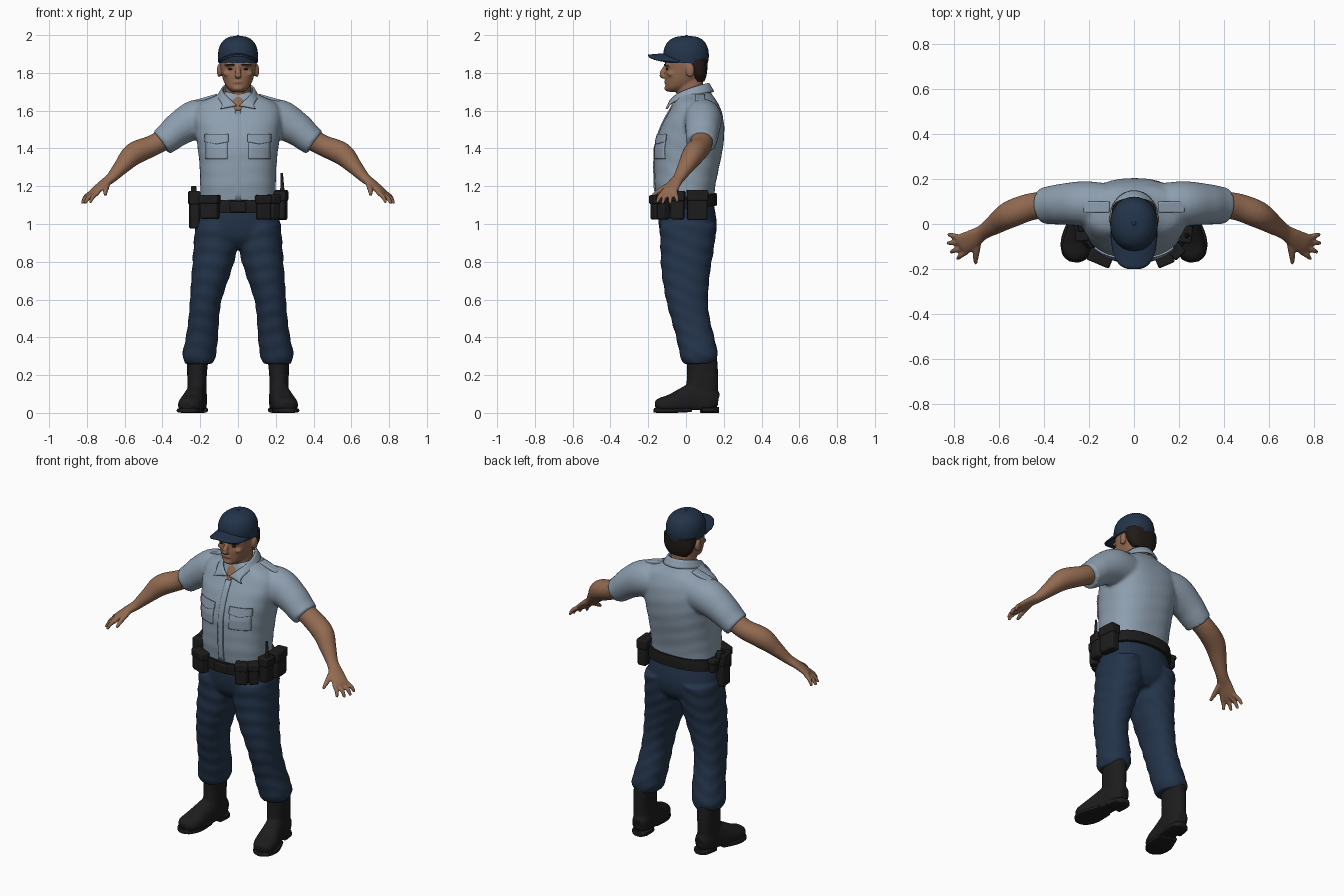
import bpy, bmesh, math
from mathutils import Vector, Matrix

if "Cube" in bpy.data.objects:
    bpy.data.objects.remove(bpy.data.objects["Cube"])

def mat(name, c):
    m = bpy.data.materials.new(name)
    m.diffuse_color = (*c, 1)
    m.use_nodes = True
    m.node_tree.nodes["Principled BSDF"].inputs["Base Color"].default_value = m.diffuse_color
    return m

SHIRT = mat("shirt_blue_grey", (0.27, 0.345, 0.43))
NAVY = mat("navy_cloth", (0.017, 0.034, 0.068))
SKIN = mat("skin", (0.29, 0.145, 0.082))
BLACK = mat("black_leather", (0.012, 0.012, 0.013))
HAIR = mat("dark_hair", (0.016, 0.011, 0.009))

def finish(name, bm, m, voxel=0, smooth=2, mirror=False, solid=0, bevel=0):
    bmesh.ops.recalc_face_normals(bm, faces=bm.faces)
    me = bpy.data.meshes.new(name)
    bm.to_mesh(me)
    bm.free()
    me.materials.append(m)
    ob = bpy.data.objects.new(name, me)
    bpy.context.collection.objects.link(ob)
    if mirror:
        ob.modifiers.new("mirror", 'MIRROR').use_mirror_merge = False
    if solid:
        s = ob.modifiers.new("thickness", 'SOLIDIFY')
        s.thickness, s.offset = solid, 0
    if bevel:
        b = ob.modifiers.new("bevel", 'BEVEL')
        b.width, b.segments = bevel, 2
    if voxel:
        r = ob.modifiers.new("blend", 'REMESH')
        r.mode, r.voxel_size, r.use_smooth_shade = 'VOXEL', voxel, True
        s = ob.modifiers.new("soften", 'SMOOTH')
        s.factor, s.iterations = 0.5, smooth
    return ob

def skin_rings(bm, rings):
    vs = [[bm.verts.new(p) for p in r] for r in rings]
    n = len(vs[0])
    for a, b in zip(vs, vs[1:]):
        for i in range(n):
            bm.faces.new((a[i], a[(i + 1) % n], b[(i + 1) % n], b[i]))
    bm.faces.new(vs[0])
    bm.faces.new(vs[-1])

def sup(c, e):
    return math.copysign(abs(c) ** (2 / e), c)

def refine(secs, k):
    """Catmull-Rom subdivision of a list of section tuples."""
    out = []
    for i in range(len(secs) - 1):
        p = [secs[max(0, min(len(secs) - 1, i + d))] for d in (-1, 0, 1, 2)]
        for j in range(k):
            t = j / k
            out.append(tuple(0.5 * (2 * b + (c - a) * t + (2 * a - 5 * b + 4 * c - d) * t * t
                             + (3 * b - a - 3 * c + d) * t ** 3) for a, b, c, d in zip(*p)))
    return out + [secs[-1]]

def loft(bm, secs, s=1, e=2.2, n=32, k=4, fold=0, tilt=0):
    """Horizontal rings: (centre x, front y, back y, z, half width)."""
    rings = []
    for cx, y0, y1, z, rx in refine(secs, k):
        ring = []
        for i in range(n):
            a = math.tau * i / n
            f = 1 + fold * math.sin(z * 75 + 2.5 * math.sin(a + 1) + 2 * math.sin(2 * a))
            y = (y0 + y1) / 2 + sup(math.sin(a), e) * (y1 - y0) / 2 * f
            ring.append((s * (cx + sup(math.cos(a), e) * rx * f), y, z + tilt * y))
        rings.append(ring)
    skin_rings(bm, rings)

def tube(bm, pts, s=1, e=2, n=16, k=3, floor=-9):
    """Rings across a path: (x, y, z, half width, half height)."""
    pts = refine(pts, k)
    rings = []
    for i, (x, y, z, ra, rb) in enumerate(pts):
        t = (Vector(pts[min(i + 1, len(pts) - 1)][:3]) - Vector(pts[max(i - 1, 0)][:3])).normalized()
        side = t.cross((0, 0, 1)).normalized()
        up = side.cross(t)
        ring = []
        for j in range(n):
            a = math.tau * j / n
            p = Vector((x, y, z)) + side * sup(math.cos(a), e) * ra + up * sup(math.sin(a), e) * rb
            ring.append((s * p.x, p.y, max(p.z, floor)))
        rings.append(ring)
    skin_rings(bm, rings)

def ball(bm, c, r):
    bmesh.ops.create_uvsphere(bm, u_segments=16, v_segments=10, radius=1,
                              matrix=Matrix.Translation(c) @ Matrix.Diagonal((*r, 1)))

def box(name, c, size, m, rot=(0, 0, 0), bevel=0.008, mirror=False):
    bm = bmesh.new()
    R = Matrix.Rotation(rot[2], 4, 'Z') @ Matrix.Rotation(rot[1], 4, 'Y') @ Matrix.Rotation(rot[0], 4, 'X')
    bmesh.ops.create_cube(bm, size=1, matrix=Matrix.Translation(c) @ R @ Matrix.Diagonal((*size, 1)))
    return finish(name, bm, m, bevel=bevel, mirror=mirror)

def sheet(name, f, nu, nv, m, solid, mirror=False):
    """Curved panel from a function of u and v."""
    bm = bmesh.new()
    g = [[bm.verts.new(f(i / nu, j / nv)) for j in range(nv + 1)] for i in range(nu + 1)]
    for i in range(nu):
        for j in range(nv):
            bm.faces.new((g[i][j], g[i + 1][j], g[i + 1][j + 1], g[i][j + 1]))
    return finish(name, bm, m, solid=solid, mirror=mirror)

# Shirt: torso and short sleeves blended together
TORSO = [(0, -.15, .145, 1.10, .198), (0, -.165, .155, 1.2, .2), (0, -.167, .175, 1.3, .203),
         (0, -.165, .195, 1.4, .213), (0, -.138, .203, 1.5, .228), (0, -.098, .193, 1.58, .235),
         (0, -.065, .17, 1.64, .205), (0, -.055, .145, 1.675, .13), (0, -.045, .13, 1.7, .085)]
bm = bmesh.new()
loft(bm, TORSO, e=2.4, n=48, fold=.006)
for s in (-1, 1):
    tube(bm, [(.12, .08, 1.56, .10, .10), (.22, .09, 1.553, .1, .105), (.31, .088, 1.505, .092, .09),
              (.365, .084, 1.46, .086, .079), (.405, .08, 1.43, .08, .074)], s, n=24, k=5)
finish("shirt", bm, SHIRT, voxel=.01, smooth=4)

def front_y(x, z):
    for a, b in zip(TORSO, TORSO[1:]):
        if a[3] <= z <= b[3]:
            t = (z - a[3]) / (b[3] - a[3])
            _, y0, y1, _, rx = [p + (q - p) * t for p, q in zip(a, b)]
            return (y0 + y1) / 2 - (y1 - y0) / 2 * max(0, 1 - (abs(x) / rx) ** 2.4) ** (1 / 2.4)

def patch(name, x0, x1, z0, z1, off, mirror=True, point=0):
    def f(u, v):
        x, z = x0 + (x1 - x0) * u, z0 + (z1 - z0) * v
        z -= point * (1 - v) * (1 - abs(2 * u - 1))
        return x, front_y(x, z) - off, z
    sheet(name, f, 8, 12, SHIRT, .008, mirror)

patch("chest_pocket", .055, .17, 1.345, 1.44, .003)
patch("pocket_flap", .05, .175, 1.435, 1.475, .008, point=.012)
patch("button_placket", -.017, .017, 1.12, 1.6, .003, mirror=False)
box("shoulder_strap", (.165, .075, 1.664), (.12, .05, .02), SHIRT, (0, .28, 0), .006, True)

# Shirt collar: folded leaf running round the neck to the front points
def collar(u, v):
    a = math.pi * .98 * (2 * u - 1)
    t, sg = abs(a) / math.pi, math.copysign(1, a)
    c = math.cos(a)
    top = Vector((math.sin(a) * .082, .013 + .105 * c, 1.745 - .125 * t ** 2))
    low = Vector((math.sin(a) * .105 + sg * .1 * t ** 6, .021 + .124 * c, 1.70 - .095 * t ** 2))
    return top.lerp(low, v)
sheet("collar", collar, 48, 4, SHIRT, .01)

# Trousers: hips and two legs blended together
bm = bmesh.new()
loft(bm, [(0, -.148, .145, 1.12, .2), (0, -.145, .163, 1.0, .222), (0, -.125, .15, .92, .2),
          (0, -.08, .11, .87, .12)], n=40)
for s in (-1, 1):
    loft(bm, [(.115, -.14, .163, 1.0, .112), (.12, -.135, .148, .87, .116), (.14, -.13, .128, .75, .104),
              (.17, -.106, .116, .6, .084), (.181, -.08, .126, .5, .081), (.191, -.052, .15, .4, .085),
              (.205, -.033, .168, .31, .089), (.207, -.015, .155, .26, .073)], s, n=32, k=8, fold=.022)
finish("trousers", bm, NAVY, voxel=.01, smooth=4)

# Boots: shaft and foot, with sole and heel
bm = bmesh.new()
loft(bm, [(.217, .0, .172, .04, .052), (.217, .0, .17, .12, .05), (.217, .005, .17, .2, .052),
          (.213, .005, .165, .29, .057)])
tube(bm, [(.212, .168, .06, .035, .045), (.215, .12, .07, .053, .075), (.222, .05, .07, .053, .09),
          (.236, -.02, .055, .06, .075), (.25, -.085, .045, .066, .052), (.262, -.135, .04, .056, .04),
          (.267, -.16, .035, .028, .025)], e=2.3, n=24, floor=.015)
finish("boot", bm, BLACK, voxel=.008, smooth=3, mirror=True)
bm = bmesh.new()
tube(bm, [(.234, .02, .016, .054, .012), (.25, -.06, .013, .07, .013), (.258, -.11, .013, .068, .013),
          (.265, -.15, .013, .05, .013), (.268, -.168, .014, .02, .012)], e=4, n=16)
tube(bm, [(.209, .175, .016, .025, .016), (.21, .15, .016, .05, .016), (.217, .08, .016, .055, .016)], e=4)
finish("boot_sole", bm, BLACK, mirror=True)

# Bare arms with hands
bm = bmesh.new()
tube(bm, [(.34, .085, 1.475, .058, .058), (.45, .078, 1.416, .06, .056), (.55, .042, 1.372, .06, .06),
          (.615, .0, 1.305, .046, .042), (.668, -.035, 1.247, .034, .028), (.715, -.065, 1.21, .042, .021),
          (.755, -.088, 1.175, .048, .018), (.77, -.097, 1.16, .042, .013)], n=20, k=5)
for base, tip in [((.775, -.058, 1.168), (.823, -.045, 1.115)), ((.77, -.08, 1.162), (.826, -.085, 1.108)),
                  ((.757, -.105, 1.162), (.812, -.125, 1.107)), ((.74, -.122, 1.168), (.782, -.155, 1.112))]:
    b, t = Vector(base), Vector(tip)
    mid = b.lerp(t, .55) + Vector((.006, 0, .006))
    tube(bm, [(*b, .013, .013), (*mid, .012, .012), (*t, .008, .008)], n=10)
tube(bm, [(.69, -.06, 1.222, .018, .016), (.698, -.115, 1.192, .016, .015), (.702, -.15, 1.17, .013, .012),
          (.702, -.176, 1.152, .008, .008)], n=10)
finish("arm", bm, SKIN, voxel=.006, smooth=3, mirror=True)

# Head, neck, nose and ears blended together
bm = bmesh.new()
loft(bm, [(0, -.098, -.03, 1.7, .03), (0, -.108, .02, 1.72, .056), (0, -.109, .06, 1.75, .074),
          (0, -.111, .088, 1.785, .085), (0, -.107, .1, 1.82, .092), (0, -.11, .103, 1.86, .095),
          (0, -.1, .1, 1.92, .085)], e=2.3)
loft(bm, [(0, -.093, .06, 1.6, .035), (0, -.068, .09, 1.65, .065), (0, -.05, .092, 1.69, .07),
          (0, -.05, .09, 1.78, .068)])
tube(bm, [(0, -.104, 1.84, .011, .01), (0, -.12, 1.81, .014, .014), (0, -.13, 1.788, .02, .013),
          (0, -.118, 1.775, .014, .008)], n=12)
ball(bm, (0, -.103, 1.752), (.03, .014, .009))
ball(bm, (0, -.102, 1.718), (.028, .013, .013))
for s in (-1, 1):
    ball(bm, (s * .1, .022, 1.812), (.012, .024, .036))
    ball(bm, (s * .042, -.1, 1.842), (.034, .014, .009))
    ball(bm, (s * .055, -.08, 1.795), (.024, .02, .016))
finish("head", bm, SKIN, voxel=.006, smooth=3)

# Eyes, eyebrows and hair
bm = bmesh.new()
ball(bm, (.04, -.098, 1.82), (.014, .008, .005))
ball(bm, (.042, -.111, 1.843), (.026, .006, .004))
finish("eye_and_brow", bm, HAIR, mirror=True)
bm = bmesh.new()
loft(bm, [(0, .045, .098, 1.755, .06), (0, .03, .108, 1.785, .084), (0, .012, .113, 1.82, .095),
          (0, -.02, .115, 1.87, .099)], e=2.6)
finish("hair", bm, HAIR)

# Cap crown, button and curved brim
bm = bmesh.new()
loft(bm, [(0, -.112, .116, 1.853, .104), (0, -.12, .121, 1.89, .106), (0, -.115, .116, 1.93, .101),
          (0, -.096, .098, 1.965, .083), (0, -.06, .065, 1.988, .052), (0, -.012, .018, 1.996, .012)], e=2.1)
ball(bm, (0, .003, 1.994), (.01, .01, .006))
finish("cap_crown", bm, NAVY)

def brim(u, v):
    a = 2 * u - 1
    y0 = -.03 - .075 * math.sqrt(max(0, 1 - a * a))
    y1 = -.045 - .155 * max(0, 1 - abs(a) ** 3) ** .5
    return .1 * a, y0 + (y1 - y0) * v, 1.9 - .008 * v - .036 * a * a
sheet("cap_brim", brim, 28, 6, NAVY, .01)

# Duty belt and buckle
bm = bmesh.new()
loft(bm, [(0, -.163, .165, 1.078, .216), (0, -.165, .165, 1.11, .215), (0, -.163, .162, 1.145, .212)],
     e=2.4, n=40, tilt=.12)
finish("belt", bm, BLACK)
box("belt_buckle", (0, -.167, 1.09), (.085, .016, .058), BLACK)

# Pouches round the belt, each with a lid: name, x, y, z, width, depth, height, turn
for name, x, y, z, w, d, h, r in [
        ("wide_pouch", -.15, -.15, 1.09, .1, .05, .125, -.4),
        ("magazine_pouch", .135, -.155, 1.088, .07, .05, .13, .4),
        ("cuff_pouch", .188, -.12, 1.09, .055, .05, .13, .75),
        ("radio_holder", .225, -.045, 1.1, .07, .055, .15, 1.45),
        ("utility_pouch", .23, .06, 1.1, .105, .055, .16, 1.65),
        ("holster", -.232, -.03, 1.075, .085, .05, .2, -1.5),
        ("small_pouch", -.222, .05, 1.12, .05, .04, .08, -1.7)]:
    box(name, (x, y, z), (w, d, h), BLACK, (0, 0, r), .01)
    box(name + "_lid", (x, y, z + h * .32), (w + .008, d + .01, h * .36), BLACK, (0, 0, r), .008)

# Radio aerial and pistol grip
bm = bmesh.new()
tube(bm, [(.236, -.05, 1.15, .014, .014), (.234, -.051, 1.2, .01, .01), (.232, -.052, 1.27, .006, .006)], n=10)
finish("radio_aerial", bm, BLACK)
box("pistol_grip", (-.235, .0, 1.17), (.03, .06, .05), BLACK, (.4, 0, 0))

for ob in bpy.context.scene.objects:
    ob.select_set(True)
    bpy.context.view_layer.objects.active = ob
bpy.ops.object.shade_smooth_by_angle(angle=math.radians(40))
